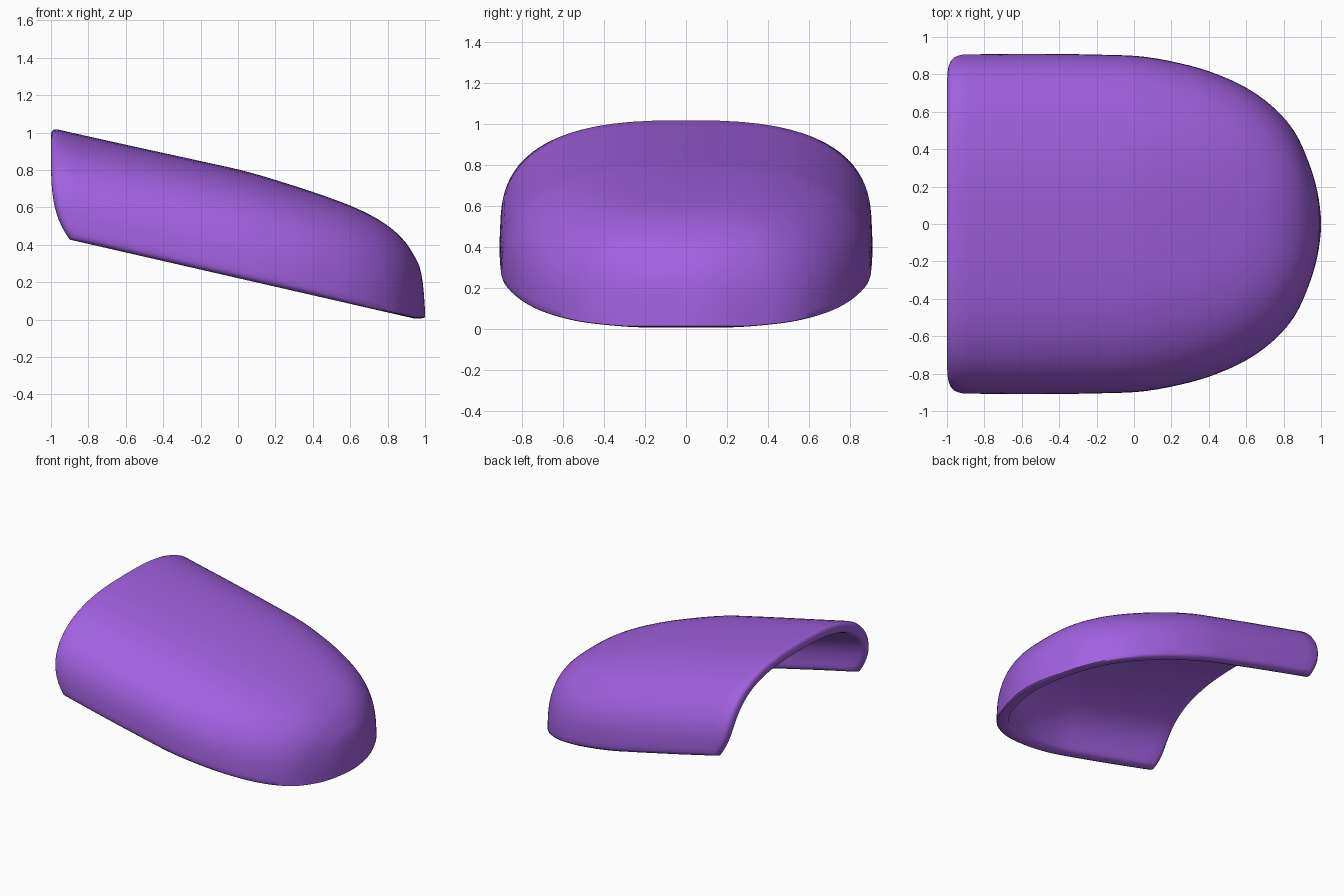
import bpy, bmesh, math
from mathutils import Vector

if "Cube" in bpy.data.objects:
    bpy.data.objects.remove(bpy.data.objects["Cube"])

# Lengthwise stations of the outer shell: x, half width, height above the sloping rim
ST = [Vector(p) for p in [
    (-1.4, .905, .574), (-1, .907, .574), (-.6, .91, .576), (-.2, .905, .58),
    (.05, .893, .58), (.3, .845, .562), (.48, .785, .543), (.63, .71, .519),
    (.76, .61, .482), (.86, .49, .427), (.93, .34, .353), (.98, .175, .24),
    (1, 0, 0), (.98, -.175, -.24)]]
SUB, HALF, POW = 4, 22, 2 / 2.7
THICK = .085


def spline(a, b, c, d, t):
    return .5 * (2 * b + (c - a) * t + (2 * a - 5 * b + 4 * c - d) * t * t
                 + (3 * b - a - 3 * c + d) * t ** 3)


stations = [spline(*ST[k:k + 4], s / SUB) for k in range(len(ST) - 3) for s in range(SUB)]
stations.append(ST[-2])
N, M = len(stations) - 1, 2 * HALF


def point(i, j, depth, trim):
    """Point on the shell, 'depth' below the outer skin and 'trim' in from the rim."""
    X, w, h = stations[i]
    side = 1 if j <= HALF else -1
    t = min(j, M - j) / HALF
    ang = math.pi / 2 * t ** 1.4
    c = max(0, math.cos(ang)) ** POW if t < 1 else 0
    zeta = math.sin(ang) ** POW
    shift = .1 * (1 - zeta) ** 4.5 + trim
    x = X + shift * max(0, (1 - X) / 2) ** 3 - depth * ((X + 1) / 2) ** 2
    base = max(.006, .222 - .229 * x)
    lift = trim * min(1, max(.25, (1 - X) * 1.5))
    height = max(0, h * (1 - depth / .58) - lift)
    return (x, side * w * (1 - depth / .91) * c, base + lift + height * zeta)


# Boundary of the sheet: back arch, one lower rim to the toe tip, other rim back
rim = ([(0, j) for j in range(M + 1)] + [(i, M) for i in range(1, N)]
       + [(N, 0)] + [(i, 0) for i in range(N - 1, 0, -1)])
bm = bmesh.new()


def sheet(depth, trim):
    """Full skin with a single pole vertex at the toe tip."""
    g = {(i, j): bm.verts.new(point(i, j, depth, trim)) for i in range(N) for j in range(M + 1)}
    tip = bm.verts.new(point(N, 0, depth, trim))
    for j in range(M + 1):
        g[N, j] = tip
    for i in range(N):
        for j in range(M):
            q = [g[i, j], g[i + 1, j], g[i + 1, j + 1], g[i, j + 1]]
            bm.faces.new(q if i < N - 1 else [q[0], q[1], q[3]])
    return [g[k] for k in rim]


# Outer skin, rounded rim loops, inner skin
loops = [sheet(0, .032)]
for d, tr in [(.006, .015), (.018, .005), (.034, 0), (.051, 0), (.067, .005), (.079, .015)]:
    loops.append([bm.verts.new(point(i, j, d, tr)) for i, j in rim])
loops.append(sheet(THICK, .032))
for a, b in zip(loops, loops[1:]):
    for k in range(len(rim)):
        n = (k + 1) % len(rim)
        bm.faces.new([a[k], a[n], b[n], b[k]])
bmesh.ops.recalc_face_normals(bm, faces=bm.faces)

mesh = bpy.data.meshes.new("toe_cap")
bm.to_mesh(mesh)
bm.free()
cap = bpy.data.objects.new("toe_cap", mesh)
bpy.context.collection.objects.link(cap)

# Purple finish and smooth shading
mat = bpy.data.materials.new("purple")
mat.diffuse_color = (.36, .12, .75, 1)
mat.use_nodes = True
mat.node_tree.nodes["Principled BSDF"].inputs["Base Color"].default_value = mat.diffuse_color
mesh.materials.append(mat)
bpy.context.view_layer.objects.active = cap
cap.select_set(True)
bpy.ops.object.shade_smooth_by_angle(angle=math.radians(50))
